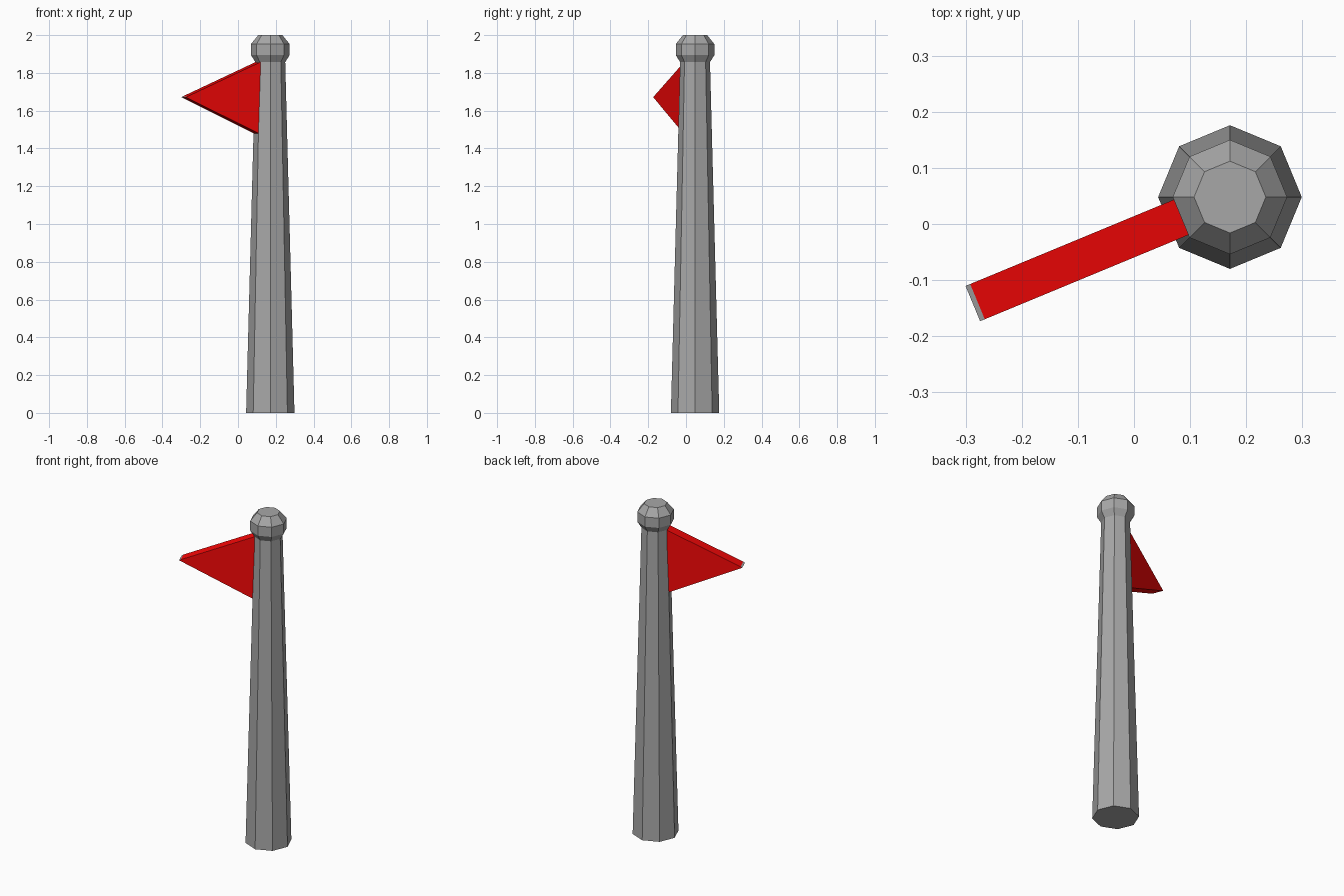
import bpy, bmesh
from math import cos, sin, radians, pi

if "Cube" in bpy.data.objects:
    bpy.data.objects.remove(bpy.data.objects["Cube"])

CX, CY = 0.171, 0.048      # pole axis
SIDES = 8


def material(name, color):
    mat = bpy.data.materials.new(name)
    mat.diffuse_color = color
    mat.use_nodes = True
    mat.node_tree.nodes["Principled BSDF"].inputs["Base Color"].default_value = mat.diffuse_color
    return mat


RED = material("red", (0.93, 0.002, 0.002, 1))
GREY = material("grey", (0.39, 0.39, 0.39, 1))


def make_object(name, bm, *materials):
    bmesh.ops.recalc_face_normals(bm, faces=bm.faces)
    mesh = bpy.data.meshes.new(name)
    bm.to_mesh(mesh)
    bm.free()
    for mat in materials:
        mesh.materials.append(mat)
    obj = bpy.data.objects.new(name, mesh)
    bpy.context.collection.objects.link(obj)
    return obj


def lathe(name, profile, mat):
    """Stack octagonal rings of (radius, z) and cap both ends."""
    bm = bmesh.new()
    rings = [[bm.verts.new((CX + r * cos(2 * pi * i / SIDES),
                            CY + r * sin(2 * pi * i / SIDES), z))
              for i in range(SIDES)] for r, z in profile]
    for low, high in zip(rings, rings[1:]):
        for i in range(SIDES):
            j = (i + 1) % SIDES
            bm.faces.new((low[i], low[j], high[j], high[i]))
    bm.faces.new(rings[0][::-1])
    bm.faces.new(rings[-1])
    return make_object(name, bm, mat)


# Tapered pole and its rounded knob, one continuous surface
lathe("pole", [(0.128, 0), (0.079, 1.857), (0.102, 1.894),
               (0.102, 1.953), (0.064, 2.0)], GREY)

# Pennant: thick triangle standing out square from one pole face
angle = radians(202.5)
half = 0.034
outline = [(0.071, 1.475), (0.496, 1.671), (0.487, 1.676), (0.071, 1.857)]
bm = bmesh.new()
sides = [[bm.verts.new((CX + d * cos(angle) - s * sin(angle),
                        CY + d * sin(angle) + s * cos(angle), z))
          for d, z in outline] for s in (-half, half)]
bm.faces.new(sides[0])
bm.faces.new(sides[1])
for i in range(4):
    j = (i + 1) % 4
    face = bm.faces.new((sides[0][i], sides[0][j], sides[1][j], sides[1][i]))
    face.material_index = 1 if i == 1 else 0     # grey tip
make_object("flag", bm, RED, GREY)
